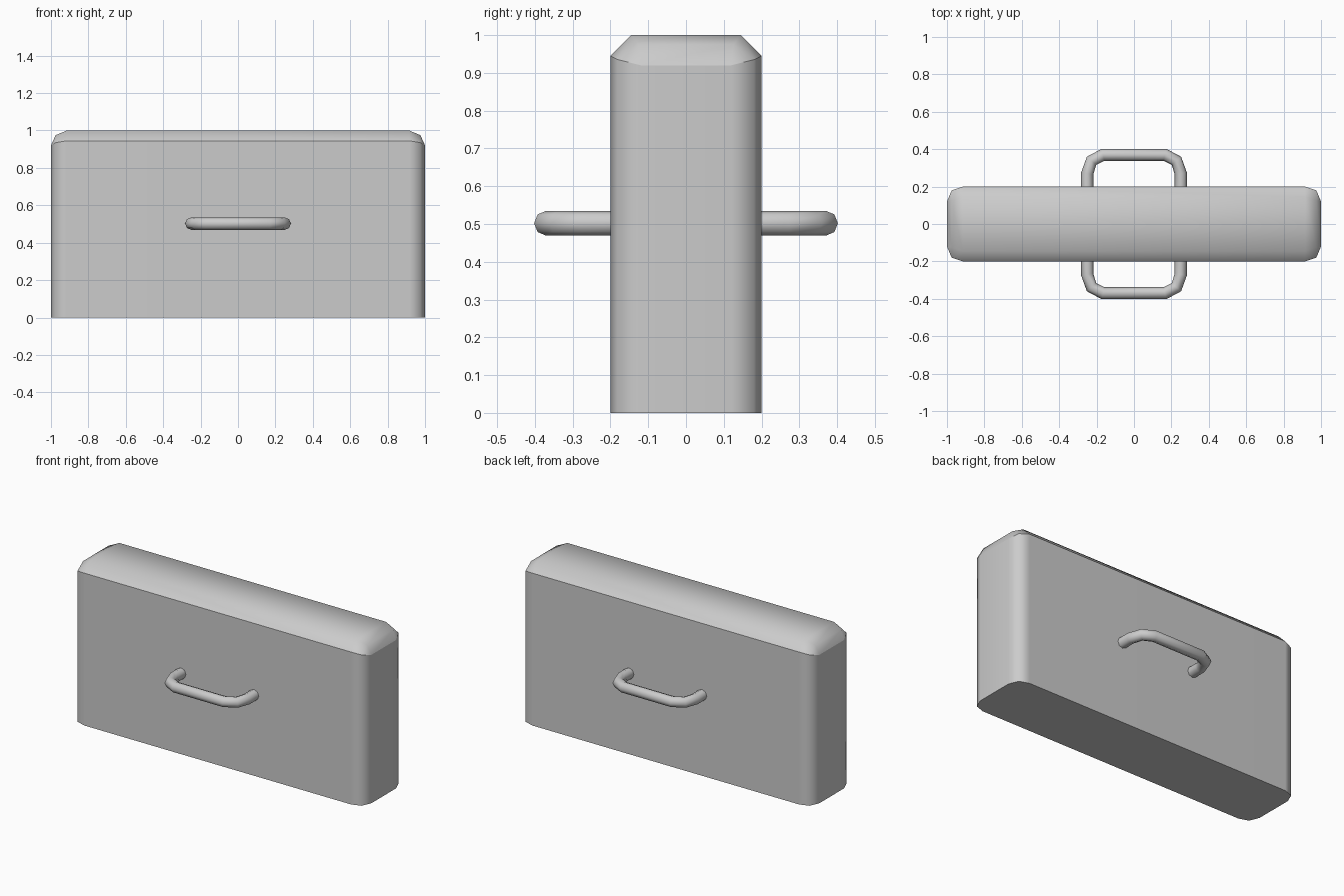
import bpy, bmesh

cube = bpy.data.objects.get("Cube")
if cube:
    bpy.data.objects.remove(cube, do_unlink=True)

# Single grey material
grey = bpy.data.materials.new("light grey")
grey.use_nodes = True
colour = (0.6, 0.6, 0.6, 1)
grey.diffuse_color = colour
grey.node_tree.nodes["Principled BSDF"].inputs["Base Color"].default_value = colour


def add_object(name, data):
    obj = bpy.data.objects.new(name, data)
    bpy.context.collection.objects.link(obj)
    data.materials.append(grey)
    return obj


# Body: one corner mirrored four ways, wrapped in a convex hull
outline = [(0.915, 0.2), (0.975, 0.18), (1.0, 0.12)]
rim_heights = [0.945, 0.935, 0.92]
corner = [(x, y, 0) for x, y in outline]
corner += [(x, y, z) for (x, y), z in zip(outline, rim_heights)]
corner += [(0.975, 0.125, 0.975), (0.915, 0.145, 1)]

bm = bmesh.new()
for sx in (-1, 1):
    for sy in (-1, 1):
        for x, y, z in corner:
            bm.verts.new((x * sx, y * sy, z))
bmesh.ops.convex_hull(bm, input=bm.verts[:])
bmesh.ops.dissolve_limit(bm, angle_limit=0.02, verts=bm.verts[:], edges=bm.edges[:])
bmesh.ops.recalc_face_normals(bm, faces=bm.faces[:])
for face in bm.faces:
    face.smooth = True
for edge in bm.edges:
    heights = [v.co.z for v in edge.verts]
    at_base = max(heights) < 0.01
    at_rim = 0.9 < min(heights) and max(heights) < 0.96
    edge.smooth = not (at_base or at_rim)
mesh = bpy.data.meshes.new("body")
bm.to_mesh(mesh)
bm.free()
body = add_object("body", mesh)

# Keep the walls flat while the lid stays softly rounded
walls = body.vertex_groups.new(name="walls")
walls.add([v.index for v in mesh.vertices if v.co.z < 0.96], 1, 'REPLACE')
weighted = body.modifiers.new("flat walls", 'WEIGHTED_NORMAL')
weighted.keep_sharp = True
weighted.vertex_group = "walls"


# Handles: bent round bars, front and back
def add_handle(name, side):
    half = [(0.25, 0.17), (0.25, 0.27), (0.227, 0.338), (0.165, 0.37)]
    path = half + [(-x, y) for x, y in reversed(half)]
    curve = bpy.data.curves.new(name, 'CURVE')
    curve.dimensions = '3D'
    curve.bevel_depth = 0.033
    curve.bevel_resolution = 2
    curve.use_fill_caps = True
    spline = curve.splines.new('POLY')
    spline.points.add(len(path) - 1)
    for point, (x, y) in zip(spline.points, path):
        point.co = (x, y * side, 0.502, 1)
    obj = add_object(name, curve)
    bpy.ops.object.select_all(action='DESELECT')
    obj.select_set(True)
    bpy.context.view_layer.objects.active = obj
    bpy.ops.object.convert(target='MESH')
    bpy.ops.object.shade_smooth()


add_handle("front_handle", -1)
add_handle("back_handle", 1)
